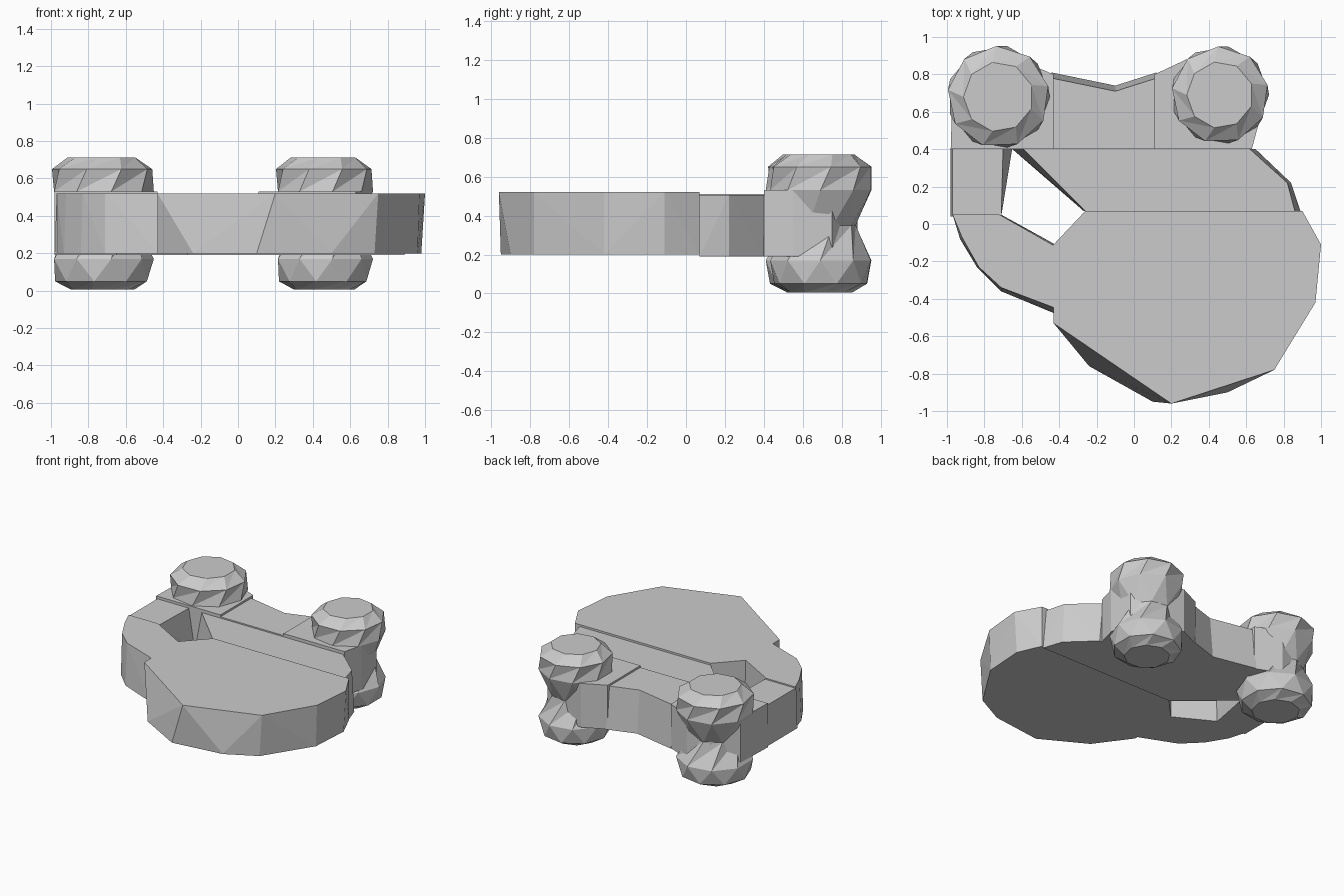
import bpy, bmesh
from math import cos, sin, pi

if "Cube" in bpy.data.objects:
    bpy.data.objects.remove(bpy.data.objects["Cube"])


def finish(name, bm):
    bmesh.ops.recalc_face_normals(bm, faces=bm.faces)
    mesh = bpy.data.meshes.new(name)
    bm.to_mesh(mesh)
    bm.free()
    obj = bpy.data.objects.new(name, mesh)
    bpy.context.collection.objects.link(obj)


def slab(name, top, bottom=None, z_top=0.52, z_bottom=0.2):
    """Faceted convex slab spanning a top and a bottom outline."""
    bm = bmesh.new()
    for x, y in top:
        bm.verts.new((x, y, z_top))
    for x, y in bottom or top:
        bm.verts.new((x, y, z_bottom))
    res = bmesh.ops.convex_hull(bm, input=bm.verts)
    loose = [v for v in res['geom_interior'] if isinstance(v, bmesh.types.BMVert)]
    bmesh.ops.delete(bm, geom=loose, context='VERTS')
    bmesh.ops.dissolve_limit(bm, angle_limit=0.01, verts=bm.verts, edges=bm.edges)
    finish(name, bm)


def knob(name, cx, cy, rings, sides=9):
    """Stack of faceted rings: (z, radius x, radius y, twist in steps)."""
    bm = bmesh.new()
    loops = []
    for z, rx, ry, twist in rings:
        angles = [2 * pi * (i + twist) / sides for i in range(sides)]
        loops.append([bm.verts.new((cx + rx * cos(a), cy + ry * sin(a), z)) for a in angles])
    for low, high in zip(loops, loops[1:]):
        for i in range(sides):
            j = (i + 1) % sides
            bm.faces.new((low[i], low[j], high[j]))
            bm.faces.new((low[i], high[j], high[i]))
    bm.faces.new(loops[0][::-1])
    bm.faces.new(loops[-1])
    finish(name, bm)


# Large rounded body, with faceted front wall
slab("body",
     [(-0.43, -0.53), (0.2, -0.96), (0.75, -0.78), (0.97, -0.42), (1.0, -0.11),
      (0.9, 0.07), (-0.26, 0.07), (-0.43, -0.11)],
     [(-0.43, -0.5), (-0.24, -0.76), (0.1, -0.95), (0.5, -0.9), (0.73, -0.78),
      (0.96, -0.42), (0.98, -0.11), (0.9, 0.07), (-0.26, 0.07), (-0.43, -0.11)])
slab("body_shoulder",
     [(-0.26, 0.07), (0.86, 0.07), (0.82, 0.22), (0.62, 0.4), (-0.59, 0.4), (-0.24, 0.17)],
     [(-0.27, 0.07), (0.89, 0.07), (0.84, 0.22), (0.65, 0.4), (-0.65, 0.4), (-0.26, 0.15)],
     0.505, 0.19)

# Bridge between the two knobs, dipping in the middle
slab("bridge_left", [(-0.44, 0.4), (-0.1, 0.4), (-0.1, 0.71), (-0.44, 0.78)],
     [(-0.44, 0.4), (-0.1, 0.4), (-0.1, 0.74), (-0.44, 0.81)], 0.515, 0.19)
slab("bridge_right", [(-0.1, 0.4), (0.12, 0.4), (0.12, 0.78), (-0.1, 0.71)],
     [(-0.1, 0.4), (0.12, 0.4), (0.12, 0.81), (-0.1, 0.74)], 0.515, 0.19)

# Slabs that carry the knobs
slab("knob_base_left",
     [(-0.98, 0.4), (-0.43, 0.4), (-0.43, 0.8), (-0.62, 0.88), (-0.8, 0.85), (-0.97, 0.72)],
     z_top=0.53, z_bottom=0.19)
slab("knob_base_right",
     [(0.11, 0.4), (0.63, 0.4), (0.67, 0.55), (0.66, 0.75), (0.5, 0.86), (0.28, 0.88), (0.11, 0.8)],
     z_top=0.53, z_bottom=0.19)

# Knobs: waisted columns with bevelled caps above and below
for side, cx, cy, rx, ry in (("left", -0.725, 0.68, 0.275, 0.275),
                             ("right", 0.46, 0.69, 0.262, 0.262)):
    profile = [(0.005, 0.62, 0.2), (0.05, 0.92, 0.5), (0.17, 1, 0.0), (0.35, 0.7, 0.5),
               (0.53, 1, 0.0), (0.65, 0.99, 0.3), (0.712, 0.68, 0.5)]
    knob("knob_" + side, cx, cy, [(z, rx * s, ry * s, t) for z, s, t in profile])

# Curved arm closing the opening on the left
slab("arm_rear", [(-0.97, 0.04), (-0.71, 0.04), (-0.7, 0.41), (-0.97, 0.41)],
     [(-0.98, 0.04), (-0.72, 0.04), (-0.65, 0.41), (-0.98, 0.41)], 0.51, 0.2)
slab("arm_front",
     [(-0.97, 0.05), (-0.72, 0.05), (-0.42, -0.12), (-0.42, -0.45), (-0.71, -0.34),
      (-0.83, -0.23), (-0.92, -0.07)],
     [(-0.97, 0.05), (-0.71, 0.05), (-0.42, -0.11), (-0.42, -0.48), (-0.71, -0.36),
      (-0.84, -0.23), (-0.93, -0.08)])
